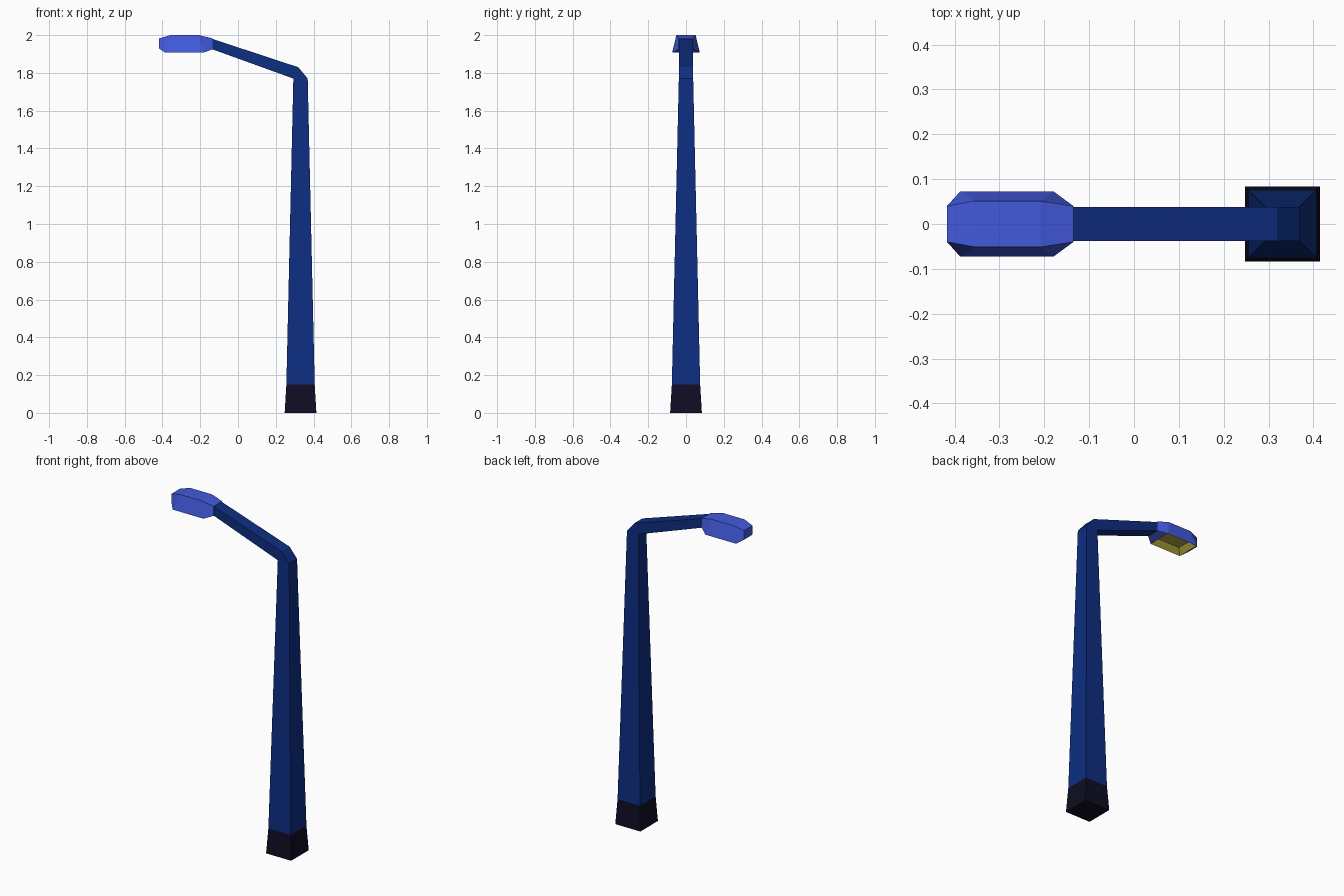
import bpy, bmesh

if "Cube" in bpy.data.objects:
    bpy.data.objects.remove(bpy.data.objects["Cube"])


def material(name, rgb):
    m = bpy.data.materials.new(name)
    lin = [((c / 255 + 0.055) / 1.055) ** 2.4 if c > 10 else c / 255 / 12.92 for c in rgb]
    m.diffuse_color = (*lin, 1)
    m.use_nodes = True
    m.node_tree.nodes["Principled BSDF"].inputs["Base Color"].default_value = m.diffuse_color
    return m


NAVY = material("navy paint", (14, 46, 130))
BLUE = material("bright blue paint", (66, 90, 220))
DARK = material("dark base", (15, 13, 35))
GLOW = material("yellow lamp", (185, 172, 62))


def loft(name, sections, mats, lamp=False):
    """Bridge four-sided sections; each is two (x, z, half depth) edges."""
    bm = bmesh.new()
    rings = []
    for a, b in sections:
        pts = [(a[0], -a[2], a[1]), (a[0], a[2], a[1]),
               (b[0], b[2], b[1]), (b[0], -b[2], b[1])]
        rings.append([bm.verts.new(p) for p in pts])
    for r, s in zip(rings, rings[1:]):
        for i in range(4):
            j = (i + 1) % 4
            bm.faces.new((r[i], r[j], s[j], s[i]))
    bm.faces.new(rings[0])
    bm.faces.new(rings[-1][::-1])
    bmesh.ops.remove_doubles(bm, verts=bm.verts, dist=1e-4)
    bmesh.ops.recalc_face_normals(bm, faces=bm.faces)
    if lamp:
        # hollow underside with sloping reflector walls
        low = min(bm.faces, key=lambda f: f.calc_center_median().z)
        walls = bmesh.ops.inset_region(bm, faces=[low], thickness=0.04, depth=-0.03)["faces"]
        for f in walls + [low]:
            f.material_index = 1
    me = bpy.data.meshes.new(name)
    bm.to_mesh(me)
    bm.free()
    for m in mats:
        me.materials.append(m)
    ob = bpy.data.objects.new(name, me)
    bpy.context.collection.objects.link(ob)
    return ob


CX = 0.331  # pole axis

# Tapered foot
loft("base", [((CX + h, z, h), (CX - h, z, h)) for z, h in ((0, 0.084), (0.15, 0.075))], [DARK])

# Tapered pole bending through a chamfered elbow into the arm
elbow = (0.293, 1.77, 0.038)
loft("pole_and_arm", [
    ((CX + 0.075, 0.15, 0.075), (CX - 0.075, 0.15, 0.075)),
    ((0.369, 1.77, 0.038), elbow),
    ((0.319, 1.83, 0.038), elbow),
    ((-0.136, 1.98, 0.038), (-0.136, 1.925, 0.038)),
], [NAVY])

# Faceted lamp head: top edge and bottom edge of each section
loft("lamp_head", [
    ((-0.417, 1.983, 0.04), (-0.417, 1.928, 0.04)),
    ((-0.357, 2.0, 0.051), (-0.387, 1.908, 0.073)),
    ((-0.208, 2.0, 0.051), (-0.18, 1.908, 0.073)),
    ((-0.135, 1.983, 0.04), (-0.135, 1.925, 0.04)),
], [BLUE, GLOW], lamp=True)
